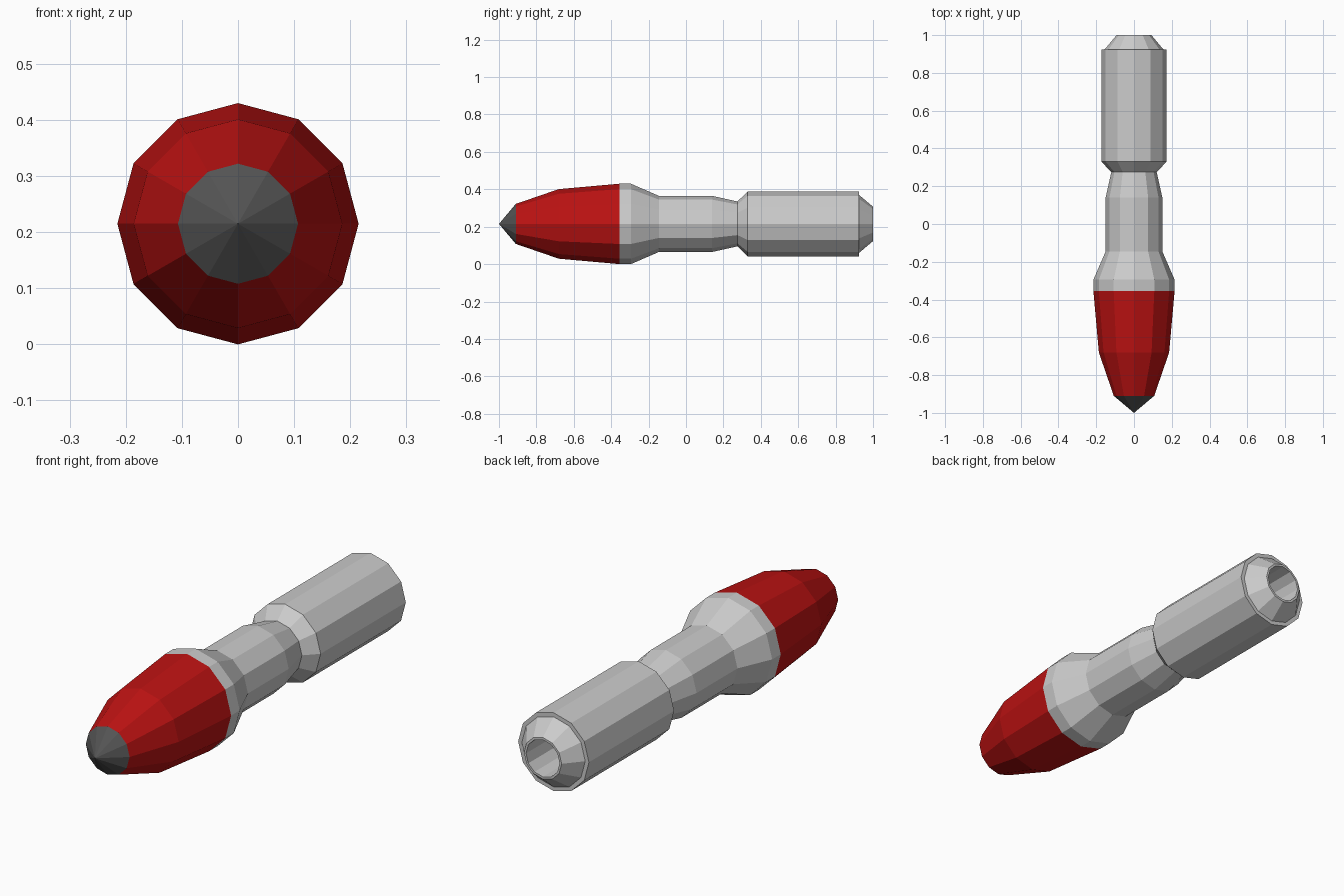
import bpy, bmesh
from math import sin, cos, tau

if "Cube" in bpy.data.objects:
    bpy.data.objects.remove(bpy.data.objects["Cube"])

SIDES = 12
AXIS_Z = 0.215


def material(name, color):
    m = bpy.data.materials.new(name)
    m.diffuse_color = color
    m.use_nodes = True
    m.node_tree.nodes["Principled BSDF"].inputs["Base Color"].default_value = m.diffuse_color
    return m


def lathe(name, profile, mat=None):
    """Revolve (y, radius) points about the long axis; radius 0 makes a point."""
    bm = bmesh.new()
    rings = []
    for y, r in profile:
        n = SIDES if r > 0 else 1
        rings.append([bm.verts.new((r * sin(tau * i / SIDES), y, AXIS_Z + r * cos(tau * i / SIDES)))
                      for i in range(n)])
    for a, b in zip(rings, rings[1:]):
        for i in range(SIDES):
            j = (i + 1) % SIDES
            quad = [a[i % len(a)], a[j % len(a)], b[j % len(b)], b[i % len(b)]]
            bm.faces.new(list(dict.fromkeys(quad)))
    bmesh.ops.recalc_face_normals(bm, faces=bm.faces)
    # Outward normals: the first band always faces away from the axis
    bm.faces.ensure_lookup_table()
    f = bm.faces[0]
    c = f.calc_center_median()
    if f.normal.x * c.x + f.normal.z * (c.z - AXIS_Z) < 0:
        bmesh.ops.reverse_faces(bm, faces=bm.faces)
    me = bpy.data.meshes.new(name)
    bm.to_mesh(me)
    bm.free()
    if mat:
        me.materials.append(mat)
    ob = bpy.data.objects.new(name, me)
    bpy.context.collection.objects.link(ob)
    return ob


red = material("red_paint", (0.5, 0.006, 0.006, 1))
dark = material("dark_metal", (0.09, 0.09, 0.09, 1))

# Pointed fuse at the front
lathe("nose_tip", [(-1.0, 0), (-0.91, 0.107)], dark)

# Red warhead
lathe("warhead", [(-0.91, 0.107), (-0.68, 0.186), (-0.355, 0.215)], red)

# Shoulder tapering into the neck
lathe("neck", [(-0.355, 0.215), (-0.295, 0.215), (-0.145, 0.15), (0.14, 0.15), (0.275, 0.12)])

# Motor tube with a flat lip, tapered nozzle and hollow exhaust
lathe("motor_tube", [(0.275, 0.12), (0.33, 0.173), (0.925, 0.173), (0.925, 0.155),
                     (1.0, 0.092), (1.0, 0.082), (0.8, 0.082), (0.8, 0)])
